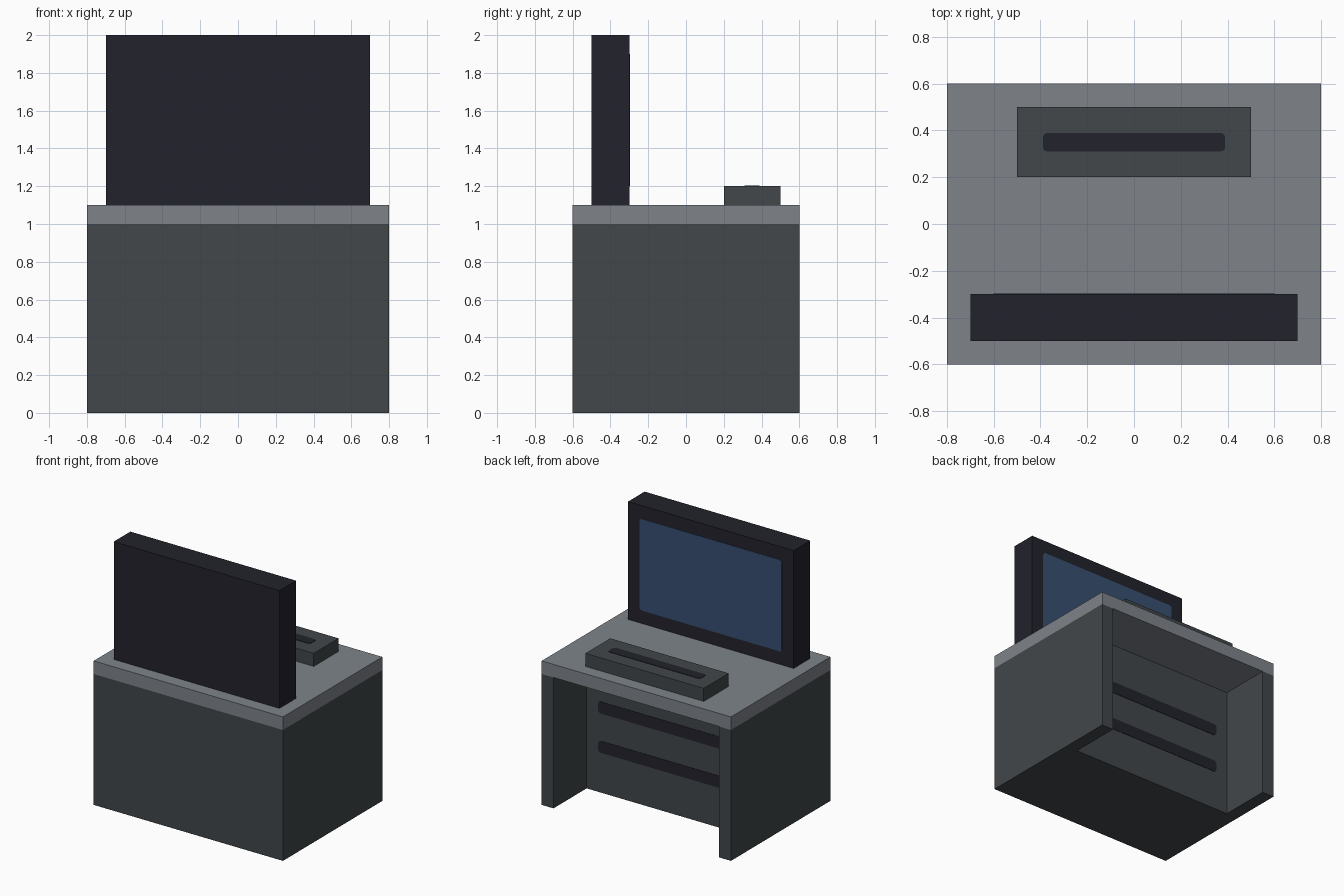
import bpy
import bmesh
from mathutils import Vector

cube = bpy.data.objects.get("Cube")
if cube:
    bpy.data.objects.remove(cube, do_unlink=True)


def material(name, rgb):
    mat = bpy.data.materials.new(name)
    mat.use_nodes = True
    mat.diffuse_color = (*rgb, 1)
    bsdf = next(n for n in mat.node_tree.nodes if n.type == "BSDF_PRINCIPLED")
    bsdf.inputs["Base Color"].default_value = (*rgb, 1)
    return mat


CHARCOAL = material("charcoal", (0.054, 0.063, 0.068))
GREY = material("slate grey", (0.209, 0.231, 0.254))
BLACK = material("blue black", (0.016, 0.016, 0.025))
BLUE = material("screen blue", (0.037, 0.078, 0.168))


def finish(name, bm, mat):
    bmesh.ops.recalc_face_normals(bm, faces=bm.faces)
    mesh = bpy.data.meshes.new(name)
    bm.to_mesh(mesh)
    bm.free()
    mesh.materials.append(mat)
    obj = bpy.data.objects.new(name, mesh)
    bpy.context.collection.objects.link(obj)
    return obj


def box(name, low, high, mat, round_axis=None, radius=0.02):
    """Box between two corners, with optional rounding of edges along one axis."""
    low, high = Vector(low), Vector(high)
    bm = bmesh.new()
    bmesh.ops.create_cube(bm, size=1)
    for v in bm.verts:
        v.co = (low + high) / 2 + v.co * (high - low)
    if round_axis is not None:
        edges = [e for e in bm.edges
                 if abs(e.verts[0].co[round_axis] - e.verts[1].co[round_axis]) > 1e-5]
        bmesh.ops.bevel(bm, geom=edges, offset=radius, segments=3,
                        profile=0.5, affect="EDGES")
    return finish(name, bm, mat)


# Desk body: U-shaped footprint with a knee space open to the rear
half = [(0.8, -0.6), (0.8, 0.6), (0.7, 0.6), (0.7, 0.2)]
outline = half + [(-x, y) for x, y in reversed(half)]
bm = bmesh.new()
base = bm.faces.new([bm.verts.new((x, y, 0)) for x, y in outline])
top = bmesh.ops.extrude_face_region(bm, geom=[base])["geom"]
bmesh.ops.translate(bm, vec=(0, 0, 1),
                    verts=[g for g in top if isinstance(g, bmesh.types.BMVert)])
finish("desk_body", bm, CHARCOAL)

# Desktop, monitor and keyboard
box("desktop", (-0.8, -0.6, 1), (0.8, 0.6, 1.1), GREY)
box("monitor", (-0.7, -0.5, 1.1), (0.7, -0.3, 2), BLACK)
box("keyboard", (-0.5, 0.2, 1.1), (0.5, 0.5, 1.2), CHARCOAL)

# Thin plates: screen, key strip and the two wall slots in the knee space
T = 0.003
box("screen", (-0.6, -0.3 - T, 1.2), (0.6, -0.3 + T, 1.9), BLUE, round_axis=1)
box("key_strip", (-0.39, 0.31, 1.2 - T), (0.39, 0.39, 1.2 + T), BLACK, round_axis=2)
for name, z in (("lower_slot", 0.35), ("upper_slot", 0.65)):
    box(name, (-0.6, 0.2 - T, z - 0.045), (0.6, 0.2 + T, z + 0.045), BLACK, round_axis=1)
